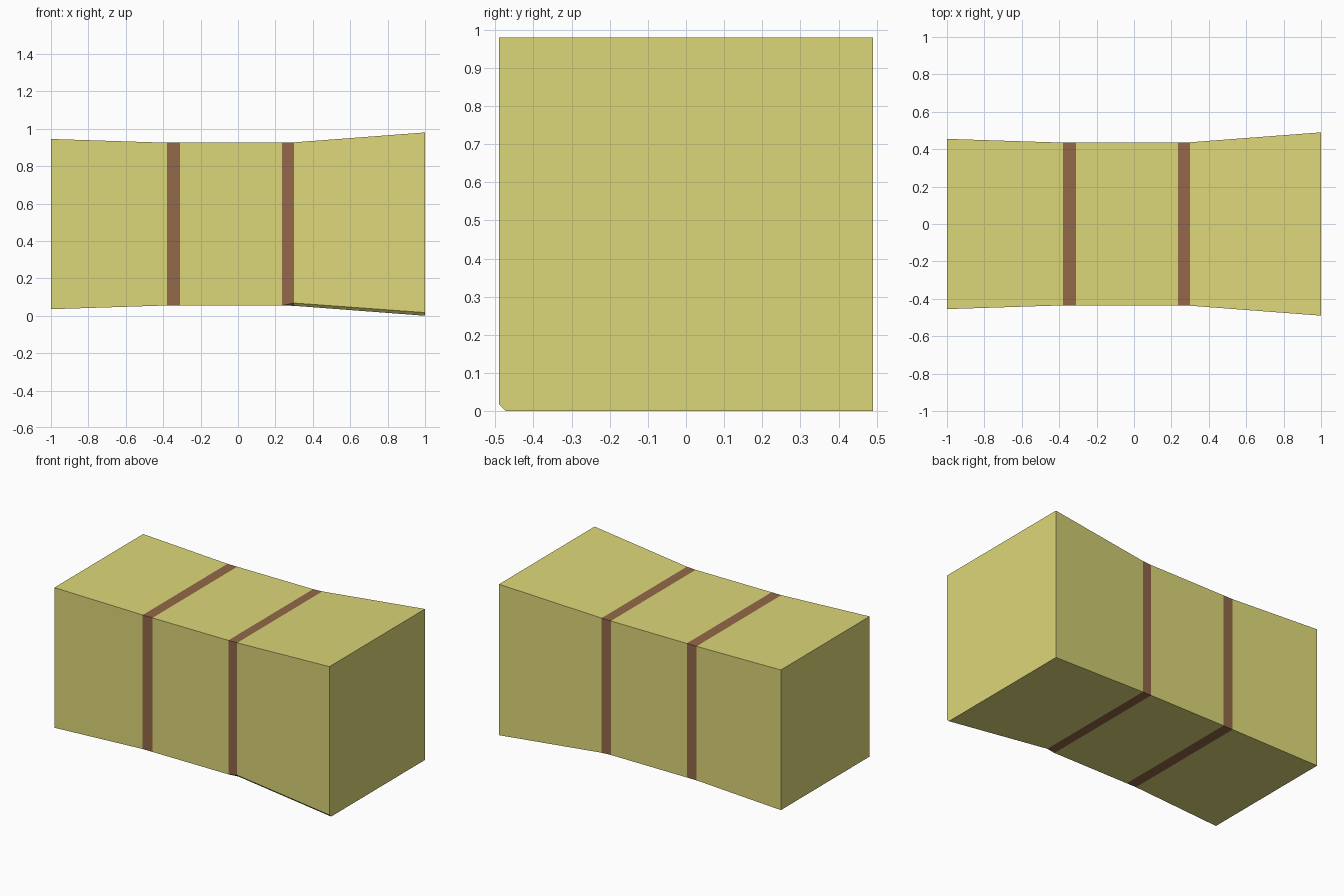
import bpy, bmesh

if "Cube" in bpy.data.objects:
    bpy.data.objects.remove(bpy.data.objects["Cube"])

MID_Z = 0.492


def material(name, color):
    m = bpy.data.materials.new(name)
    m.diffuse_color = color
    m.use_nodes = True
    m.node_tree.nodes["Principled BSDF"].inputs["Base Color"].default_value = m.diffuse_color
    return m


# Stations along the bale: x, half width, size of the chipped front bottom corner
stations = [
    (-1.00, 0.455, 0.0),
    (-0.38, 0.435, 0.0),
    (-0.31, 0.435, 0.0),
    (0.235, 0.435, 0.0),
    (0.30, 0.437, 0.015),
    (1.00, 0.490, 0.017),
]
band_segments = (1, 3)

bm = bmesh.new()
rings = []
for x, h, c in stations:
    lo, hi = MID_Z - h, MID_Z + h
    # Square section; the chipped corner uses two points
    outline = [(-h + c, lo), (h, lo), (h, hi), (-h, hi), (-h, lo + c)]
    if c == 0:
        outline.pop()
    ring = [bm.verts.new((x, y, z)) for y, z in outline]
    rings.append(ring if c else ring + ring[:1])

# Sides, with the two straps coloured as flush bands
for s, (a, b) in enumerate(zip(rings, rings[1:])):
    for i in range(5):
        j = (i + 1) % 5
        loop = list(dict.fromkeys((a[i], b[i], b[j], a[j])))
        if len(loop) > 2:
            face = bm.faces.new(loop)
            face.material_index = int(s in band_segments)

# End caps
bm.faces.new(list(dict.fromkeys(rings[0])))
bm.faces.new(rings[-1])
bmesh.ops.recalc_face_normals(bm, faces=bm.faces)

mesh = bpy.data.meshes.new("straw_bale")
bm.to_mesh(mesh)
bm.free()
mesh.materials.append(material("straw", (0.72, 0.68, 0.19, 1)))
mesh.materials.append(material("strap", (0.29, 0.14, 0.065, 1)))
bale = bpy.data.objects.new("straw_bale", mesh)
bpy.context.collection.objects.link(bale)
bale.location.z = 0.49 - MID_Z
